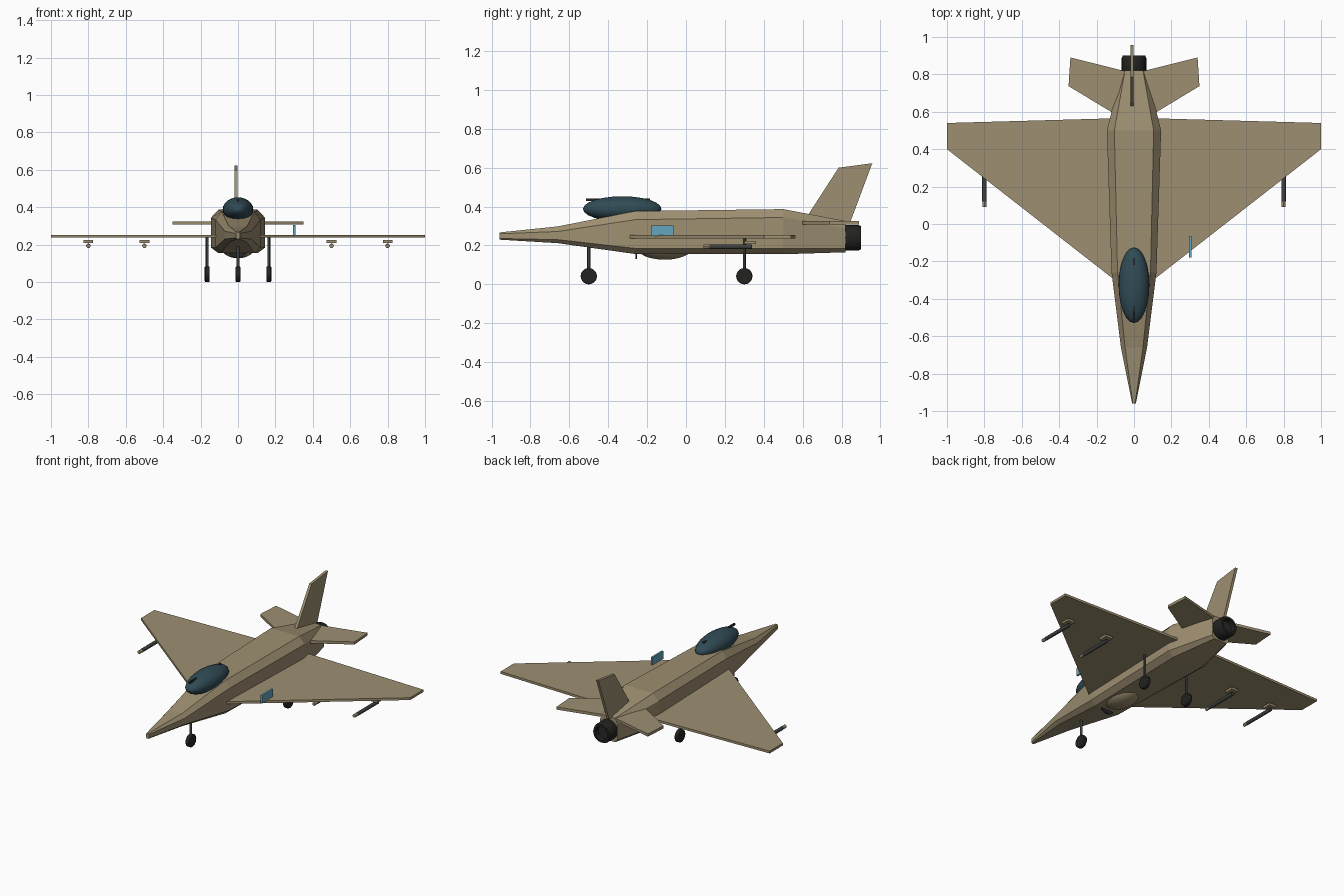
import bpy, bmesh
from math import pi
from mathutils import Vector

if "Cube" in bpy.data.objects:
    bpy.data.objects.remove(bpy.data.objects["Cube"])


def material(name, rgb):
    m = bpy.data.materials.new(name)
    m.diffuse_color = (*rgb, 1)
    m.use_nodes = True
    m.node_tree.nodes["Principled BSDF"].inputs["Base Color"].default_value = m.diffuse_color
    return m


TAN = material("tan_paint", (0.34, 0.275, 0.165))
DARK = material("dark_metal", (0.02, 0.022, 0.022))
RUBBER = material("rubber", (0.016, 0.016, 0.014))
STEEL = material("steel", (0.05, 0.052, 0.052))
GLASS = material("canopy_glass", (0.03, 0.07, 0.09))
BLUE = material("blue_panel", (0.13, 0.38, 0.52))


def finish(name, bm, mat):
    bmesh.ops.recalc_face_normals(bm, faces=bm.faces)
    me = bpy.data.meshes.new(name)
    bm.to_mesh(me)
    bm.free()
    me.materials.append(mat)
    ob = bpy.data.objects.new(name, me)
    bpy.context.collection.objects.link(ob)
    return ob


def loft(name, rings, mat):
    bm = bmesh.new()
    rows = [[bm.verts.new(p) for p in ring] for ring in rings]
    n = len(rows[0])
    for a, b in zip(rows, rows[1:]):
        for i in range(n):
            bm.faces.new((a[i], a[(i + 1) % n], b[(i + 1) % n], b[i]))
    bm.faces.new(rows[0])
    bm.faces.new(rows[-1])
    return finish(name, bm, mat)


def plate(name, outline, offset, mat):
    d = Vector(offset)
    pts = [Vector(p) for p in outline]
    return loft(name, [pts, [p + d for p in pts]], mat)


def box(name, lo, hi, mat):
    (x0, y0, z0), (x1, y1, z1) = lo, hi
    base = [(x0, y0, z0), (x1, y0, z0), (x1, y1, z0), (x0, y1, z0)]
    return plate(name, base, (0, 0, z1 - z0), mat)


def smooth(ob):
    bpy.ops.object.select_all(action='DESELECT')
    ob.select_set(True)
    bpy.context.view_layer.objects.active = ob
    bpy.ops.object.shade_smooth_by_angle()


def rod(name, centre, r, length, axis, mat, sides=16, r2=None, bevel=0):
    rot = {'x': (0, pi / 2, 0), 'y': (pi / 2, 0, 0), 'z': (0, 0, 0)}[axis]
    bpy.ops.mesh.primitive_cone_add(vertices=sides, radius1=r, radius2=r if r2 is None else r2,
                                    depth=length, location=centre, rotation=rot)
    ob = bpy.context.object
    ob.name = name
    ob.data.materials.append(mat)
    if bevel:
        mod = ob.modifiers.new("bevel", 'BEVEL')
        mod.width, mod.segments = bevel, 2
    smooth(ob)
    return ob


def ellipsoid(name, centre, radii, mat):
    bpy.ops.mesh.primitive_uv_sphere_add(segments=24, ring_count=12, location=centre)
    ob = bpy.context.object
    ob.name, ob.scale = name, radii
    ob.data.materials.append(mat)
    smooth(ob)


# fuselage: y, half width, flat half width, bottom, lower edge, upper edge, top
stations = [(-0.96, 0.010, 0.006, 0.230, 0.236, 0.260, 0.267),
            (-0.66, 0.070, 0.048, 0.212, 0.230, 0.272, 0.298),
            (-0.26, 0.120, 0.088, 0.156, 0.185, 0.333, 0.377),
            (0.50, 0.145, 0.105, 0.155, 0.185, 0.344, 0.387),
            (0.82, 0.065, 0.048, 0.165, 0.185, 0.290, 0.326)]
loft("fuselage", [[(-f, y, b), (f, y, b), (w, y, l), (w, y, u),
                   (f, y, t), (-f, y, t), (-w, y, u), (-w, y, l)]
                  for y, w, f, b, l, u, t in stations], TAN)

# wings, tailplanes and fin
wing = [(0, -0.38), (1, 0.40), (1, 0.54), (0, 0.568)]
tail = [(0.04, 0.55), (0.35, 0.737), (0.34, 0.89), (0.04, 0.815)]
for side, s in (("left", -1), ("right", 1)):
    plate(side + "_wing", [(s * x, y, 0.237) for x, y in wing], (0, 0, 0.016), TAN)
    plate(side + "_tailplane", [(s * x, y, 0.307) for x, y in tail], (0, 0, 0.018), TAN)
plate("tail_fin", [(-0.02, y, z) for y, z in
      ((0.62, 0.345), (0.785, 0.60), (0.958, 0.623), (0.845, 0.32))], (0.018, 0, 0), TAN)

# engine nozzle: open ring with a recessed core
prof = [(0.80, 0.06), (0.82, 0.066), (0.885, 0.066), (0.90, 0.06), (0.90, 0.045), (0.86, 0.042)]
bm = bmesh.new()
vs = [bm.verts.new((r, y, 0.24)) for y, r in prof]
es = [bm.edges.new(e) for e in zip(vs, vs[1:])]
bmesh.ops.spin(bm, geom=vs + es, cent=(0, 0, 0.24), axis=(0, 1, 0), angle=2 * pi,
               steps=24, use_merge=True)
bmesh.ops.remove_doubles(bm, verts=bm.verts, dist=1e-5)
smooth(finish("nozzle", bm, RUBBER))
rod("nozzle_core", (0, 0.845, 0.24), 0.044, 0.05, 'y', DARK, 24)

# canopy with its frame, belly intake
ellipsoid("canopy", (0, -0.328, 0.388), (0.082, 0.202, 0.065), GLASS)
box("canopy_frame", (-0.006, -0.515, 0.430), (0.006, -0.185, 0.442), DARK)
ellipsoid("belly_intake", (0, -0.11, 0.185), (0.09, 0.14, 0.058), TAN)
rod("intake_mouth", (0, -0.256, 0.185), 0.055, 0.008, 'y', DARK, 24)

# landing gear
for name, x, y, top in (("nose", 0, -0.5, 0.22), ("left", -0.165, 0.3, 0.24), ("right", 0.165, 0.3, 0.24)):
    rod(name + "_gear_leg", (x, y, (0.045 + top) / 2), 0.008, top - 0.045, 'z', STEEL, 12)
    rod(name + "_wheel", (x, y, 0.042), 0.042, 0.026, 'x', RUBBER, 20, bevel=0.005)

# stores under the wings
for i, x in enumerate((-0.8, -0.5, 0.5, 0.8)):
    box(f"pylon_{i}", (x - 0.026, 0.30, 0.208), (x + 0.026, 0.36, 0.224), TAN)
    rod(f"missile_body_{i}", (x, 0.23, 0.194), 0.012, 0.22, 'y', STEEL, 12)
    rod(f"missile_tip_{i}", (x, 0.105, 0.194), 0.011, 0.03, 'y', TAN, 12)

# blue panel standing on the right wing
box("blue_panel", (0.295, -0.18, 0.25), (0.307, -0.065, 0.304), BLUE)
